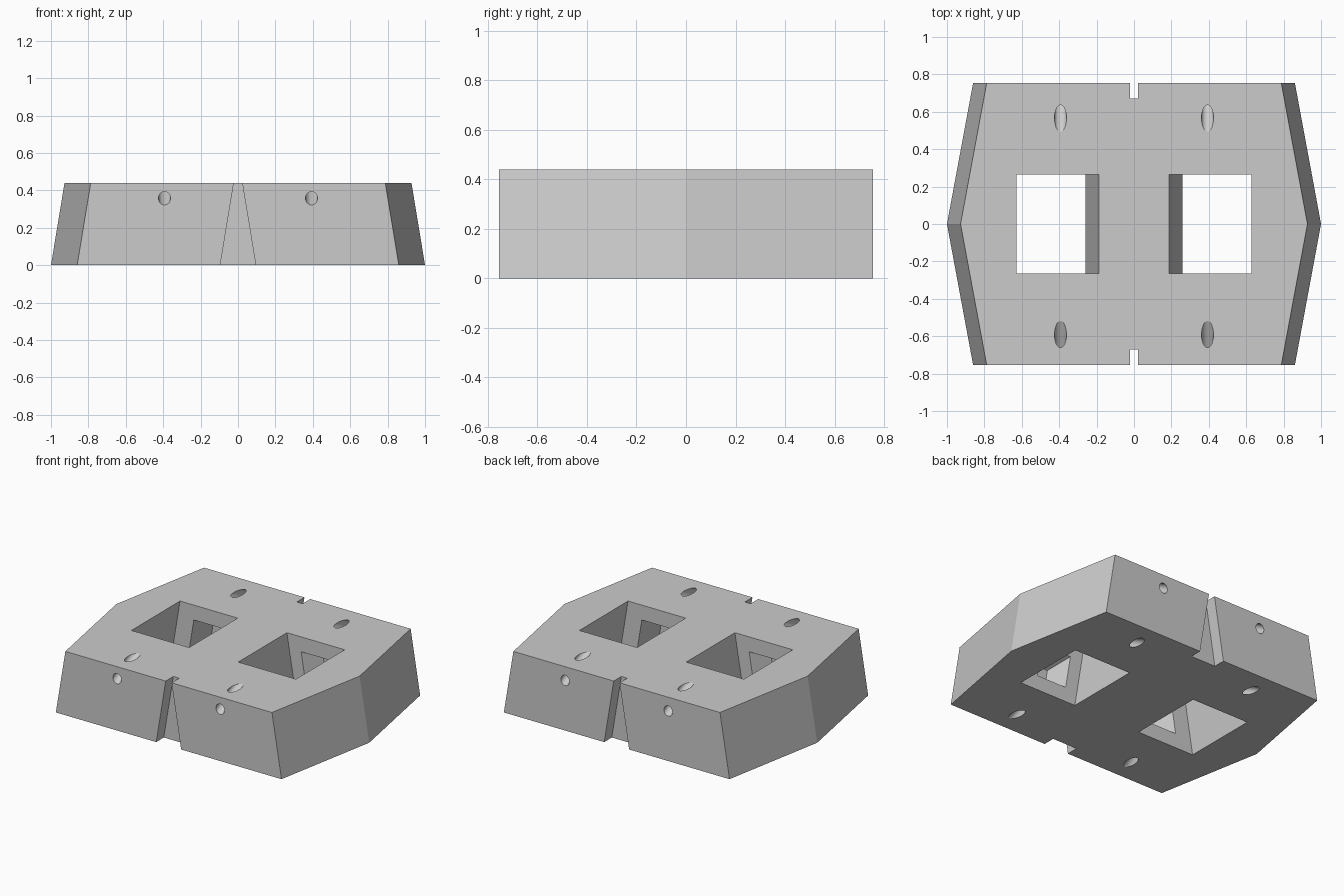
import bpy, bmesh, math
from mathutils import Vector

if "Cube" in bpy.data.objects:
    bpy.data.objects.remove(bpy.data.objects["Cube"])

H, Y, K = 0.44, 0.755, 0.165   # height, half depth, sideways lean per unit of height


def mesh_obj(name, bm):
    bmesh.ops.recalc_face_normals(bm, faces=bm.faces)
    me = bpy.data.meshes.new(name)
    bm.to_mesh(me)
    bm.free()
    ob = bpy.data.objects.new(name, me)
    bpy.context.collection.objects.link(ob)
    return ob


def loft(name, loop_a, loop_b):
    bm = bmesh.new()
    a = [bm.verts.new(p) for p in loop_a]
    b = [bm.verts.new(p) for p in loop_b]
    n = len(a)
    bm.faces.new(a)
    bm.faces.new(b)
    for i in range(n):
        bm.faces.new((a[i], a[(i + 1) % n], b[(i + 1) % n], b[i]))
    return mesh_obj(name, bm)


def lean(x, y, z):
    # leans each half toward the middle with height
    return (x - math.copysign(K, x) * z, y, z)


def leaning_prism(name, pts, z0, z1):
    return loft(name, [lean(x, y, z0) for x, y in pts], [lean(x, y, z1) for x, y in pts])


def rect(x0, x1, y0, y1):
    return [(x0, y0), (x1, y0), (x1, y1), (x0, y1)]


def rod(name, p, q, r):
    p, q = Vector(p), Vector(q)
    u = Vector((1, 0, 0))
    v = (q - p).cross(u).normalized()
    ring = [u * r * math.cos(i * math.tau / 24) + v * r * math.sin(i * math.tau / 24) for i in range(24)]
    return loft(name, [p + o for o in ring], [q + o for o in ring])


# Six-sided tapered block
block = leaning_prism("paving_block", [(0.86, -Y), (1, 0), (0.86, Y), (-0.86, Y), (-1, 0), (-0.86, -Y)], 0, H)

cutters = []
for sy in (-1, 1):
    # Tapered notch in the front and back faces
    cutters.append(leaning_prism("notch_cutter", rect(-0.095, 0.095, sy * 0.672, sy * 0.9), -0.05, H + 0.05))
for sx in (-1, 1):
    # Leaning window
    cutters.append(leaning_prism("window_cutter", rect(sx * 0.26, sx * 0.70, -0.265, 0.265), -0.05, H + 0.05))
    for sy in (-1, 1):
        # Tapering pocket in the window wall
        def pocket_loop(y, half_x, half_z):
            return [lean(sx * (0.465 + a * half_x), sy * y, 0.22 + b * half_z)
                    for a, b in ((-1, -1), (1, -1), (1, 1), (-1, 1))]
        cutters.append(loft("pocket_cutter", pocket_loop(0.24, 0.125, 0.13), pocket_loop(0.40, 0.05, 0.05)))
        # Cable holes: end face to top, and pocket to underside
        yt = 0.59 if sy < 0 else 0.565
        d = Vector((0, sy * 0.18, -0.09))
        top = Vector((sx * 0.393, sy * yt, H))
        cutters.append(rod("upper_cable_cutter", top - d, top + d * 1.6, 0.032))
        low = Vector((sx * 0.465, sy * 0.585, 0))
        e = Vector((sx * -0.018, sy * -0.2, 0.11))
        cutters.append(rod("lower_cable_cutter", low - e, low + e * 1.2, 0.032))

bpy.context.view_layer.objects.active = block
for c in cutters:
    m = block.modifiers.new("cut", 'BOOLEAN')
    m.operation = 'DIFFERENCE'
    m.solver = 'EXACT'
    m.object = c
    bpy.ops.object.modifier_apply(modifier=m.name)
    bpy.data.objects.remove(c)

# Smooth the round bores only
block.select_set(True)
bpy.ops.object.shade_smooth_by_angle(angle=math.radians(20))
# Flat sides stay crisp where the hexagon bends gently
for p in block.data.polygons:
    if abs(p.center.x) > 0.8:
        p.use_smooth = False
